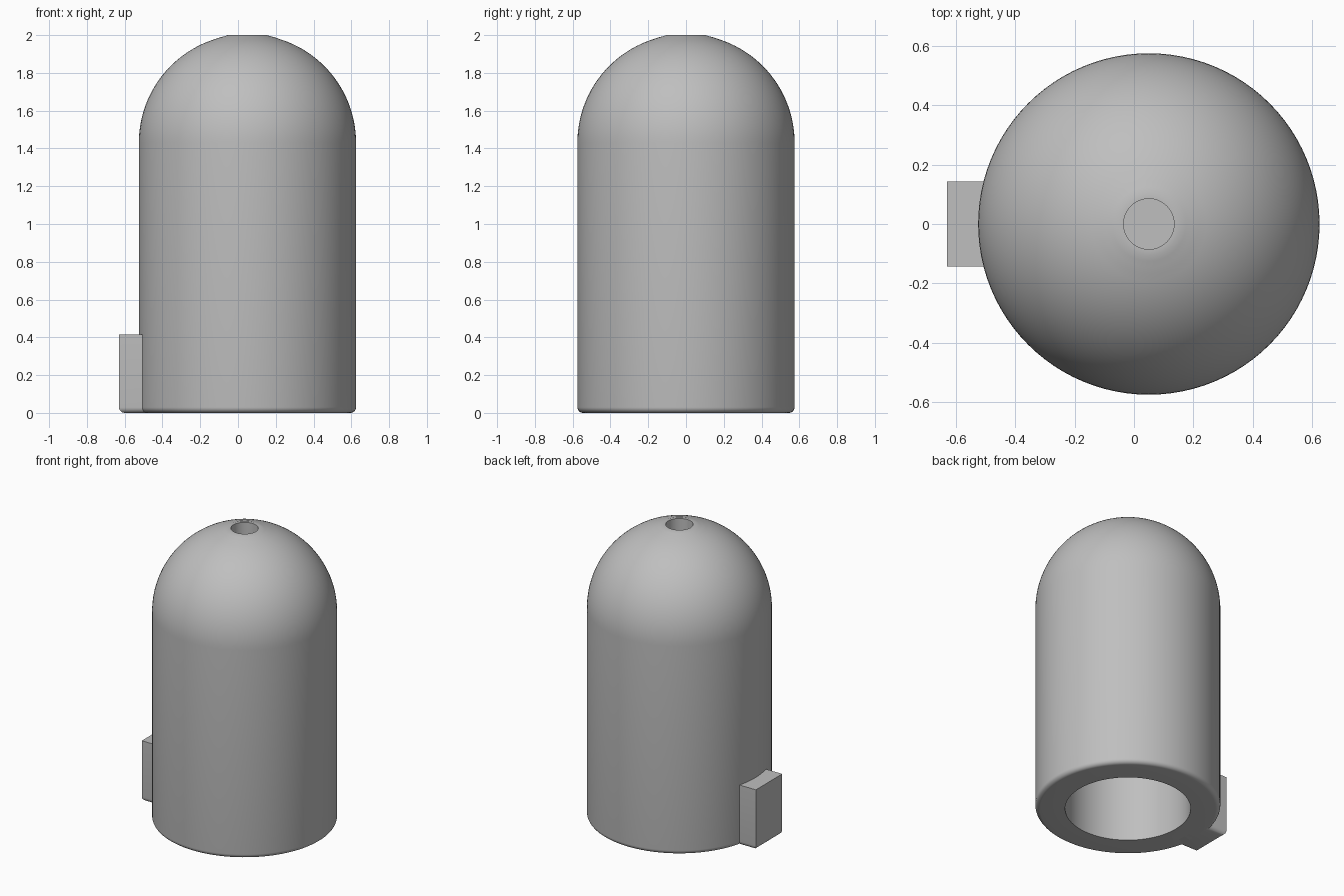
import bpy, bmesh
from math import sin, cos, pi, radians

cube = bpy.data.objects.get("Cube")
if cube:
    bpy.data.objects.remove(cube)

GREY = (0.52, 0.52, 0.52, 1)
mat = bpy.data.materials.new("plain_grey")
mat.use_nodes = True
mat.diffuse_color = GREY
mat.node_tree.nodes["Principled BSDF"].inputs["Base Color"].default_value = GREY

CX, R, DOME_Z = 0.05, 0.575, 1.43
FILLET, BORE_R, HOLE_R = 0.03, 0.39, 0.085


def finish(bm, name):
    bmesh.ops.recalc_face_normals(bm, faces=bm.faces)
    mesh = bpy.data.meshes.new(name)
    bm.to_mesh(mesh)
    bm.free()
    mesh.materials.append(mat)
    obj = bpy.data.objects.new(name, mesh)
    bpy.context.collection.objects.link(obj)
    bpy.ops.object.select_all(action="DESELECT")
    obj.select_set(True)
    bpy.context.view_layer.objects.active = obj
    bpy.ops.object.shade_smooth_by_angle(angle=radians(32))
    return obj


def arc(cx, cz, r, start, end, n):
    angles = [radians(start + (end - start) * i / n) for i in range(n + 1)]
    return [(cx + r * cos(a), cz + r * sin(a)) for a in angles]


# Domed body: bore, rounded foot, wall, dome, raised rim, blind top hole
profile = [(0, 1.4), (BORE_R, 1.4), (BORE_R, 0)]
profile += arc(R - FILLET, FILLET, FILLET, -90, 0, 6)
profile += arc(0, DOME_Z, R, 0, 73, 28)
profile += [(0.145, 1.988), (0.125, 1.993), (0.105, 2.0)]
profile += [(HOLE_R, 2.0), (HOLE_R, 1.7), (0, 1.7)]

bm = bmesh.new()
verts = [bm.verts.new((CX + r, 0, z)) for r, z in profile]
edges = [bm.edges.new(pair) for pair in zip(verts, verts[1:])]
bmesh.ops.spin(bm, geom=verts + edges, cent=(CX, 0, 0), axis=(0, 0, 1),
               angle=2 * pi, steps=96, use_duplicate=False)
bmesh.ops.remove_doubles(bm, verts=bm.verts, dist=1e-5)
finish(bm, "domed_body")

# Side block at the foot, embedded in the wall, with rounded bottom edges
bm = bmesh.new()
bmesh.ops.create_cube(bm, size=1)
x0, x1, half_y, top = -0.63, -0.44, 0.143, 0.415
for v in bm.verts:
    v.co = (x0 if v.co.x < 0 else x1, 2 * half_y * v.co.y, top if v.co.z > 0 else 0)
bottom = [e for e in bm.edges
          if all(v.co.z < 0.01 for v in e.verts) and any(v.co.x < -0.5 for v in e.verts)]
bmesh.ops.bevel(bm, geom=bottom, offset=FILLET, segments=5, profile=0.5, affect="EDGES")
finish(bm, "side_block")
